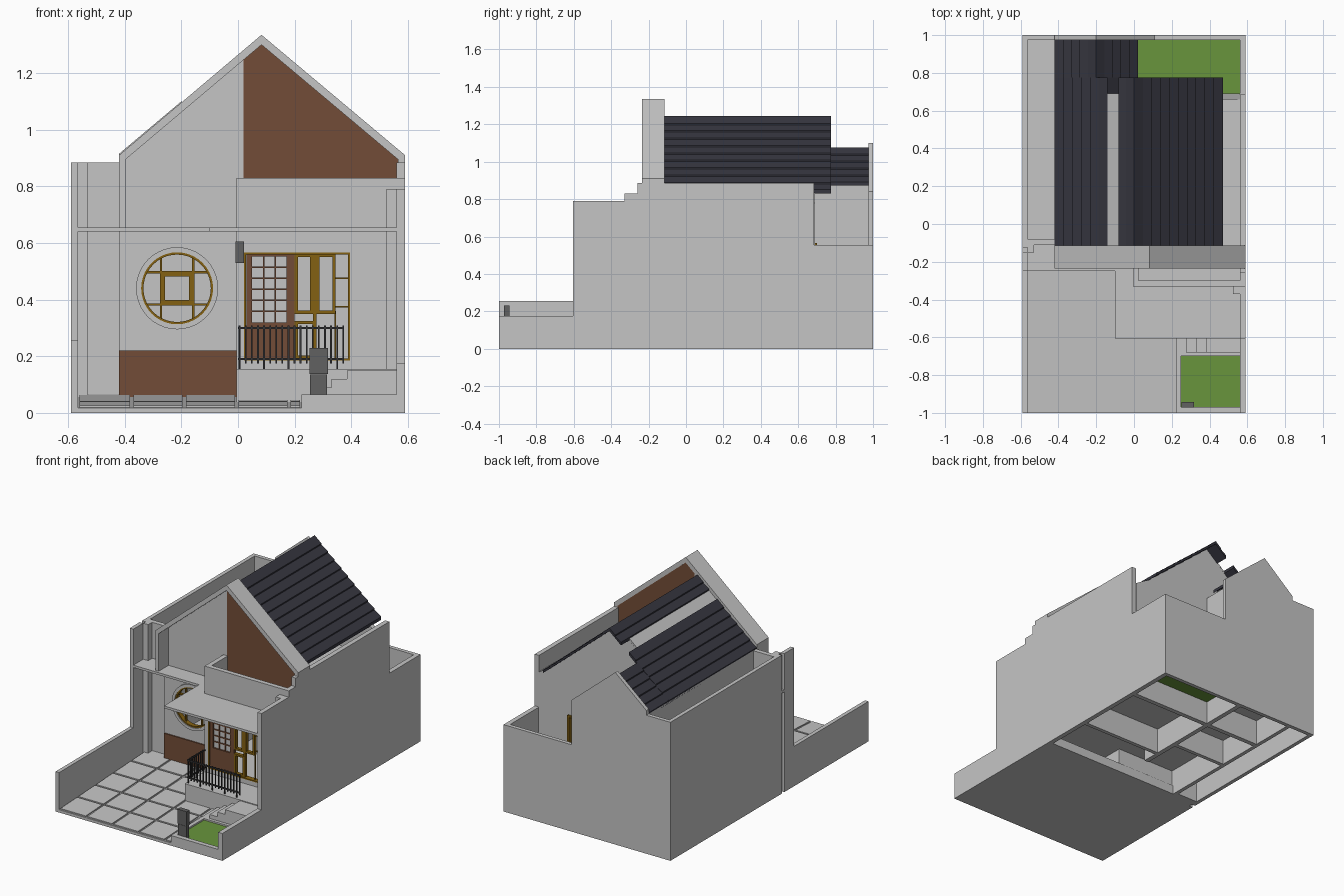
import bpy, bmesh, math

def mat(name, r, g, b):
    m = bpy.data.materials.new(name)
    m.diffuse_color = (r, g, b, 1)
    return m

GREY = mat("plaster_grey", .56, .56, .56)
BROWN = mat("wood_brown", .17, .073, .038)
GREEN = mat("grass_green", .14, .30, .045)
ROOF = mat("roof_slate", .038, .038, .052)
GOLD = mat("frame_ochre", .23, .12, .006)
METAL = mat("metal_grey", .12, .12, .12)
RAIL = mat("rail_dark", .035, .035, .037)

def box(x0, x1, y0, y1, z0, z1):
    return ('y', y0, y1, [(x0, z0), (x1, z0), (x1, z1), (x0, z1)])

def part(name, material, shapes):
    """One object from prisms: (axis, start, end, outline in the two other axes)."""
    bm = bmesh.new()
    for axis, a, b, pts in shapes:
        place = {'x': lambda p, t: (t, p[0], p[1]), 'y': lambda p, t: (p[0], t, p[1]),
                 'z': lambda p, t: (p[0], p[1], t)}[axis]
        lo = [bm.verts.new(place(p, a)) for p in pts]
        hi = [bm.verts.new(place(p, b)) for p in pts]
        n = len(pts)
        bm.faces.new(lo)
        bm.faces.new(hi[::-1])
        for i in range(n):
            bm.faces.new((lo[i], hi[i], hi[(i + 1) % n], lo[(i + 1) % n]))
    bmesh.ops.recalc_face_normals(bm, faces=bm.faces[:])
    me = bpy.data.meshes.new(name)
    bm.to_mesh(me)
    bm.free()
    me.materials.append(material)
    ob = bpy.data.objects.new(name, me)
    bpy.context.collection.objects.link(ob)
    return ob

def frame(x0, x1, z0, z1, w, y0, y1):
    return [box(x0, x0 + w, y0, y1, z0, z1), box(x1 - w, x1, y0, y1, z0, z1),
            box(x0 + w, x1 - w, y0, y1, z0, z0 + w), box(x0 + w, x1 - w, y0, y1, z1 - w, z1)]

def arc(cx, cz, r, a0, a1, n=20):
    return [(cx + r * math.cos(math.radians(a0 + (a1 - a0) * i / n)),
             cz + r * math.sin(math.radians(a0 + (a1 - a0) * i / n))) for i in range(n + 1)]

def ring(cx, cz, ro, ri, y0, y1):
    return [('y', y0, y1, arc(cx, cz, ro, s, s + 180) + arc(cx, cz, ri, s + 180, s)) for s in (0, 180)]

# boundary walls
part("right_boundary_wall", GREY, [('x', .56, .59, [
    (-1, 0), (-1, .175), (-.605, .175), (-.605, .79), (-.33, .79), (-.33, .83), (-.26, .83),
    (-.26, .885), (.685, .885), (.685, .555), (1, .555), (1, 0)])])
part("left_boundary_wall", GREY, [
    ('x', -.59, -.565, [(-1, 0), (-1, .255), (-.25, .255), (-.25, .885), (-.15, .885), (-.15, 0)]),
    box(-.59, -.565, -.125, 1, 0, .885)])
part("back_boundary_wall", GREY, [('y', .975, 1, [
    (-.565, 0), (.56, 0), (.56, .555), (.11, .555), (.11, .84), (-.2, 1.1), (-.42, .915),
    (-.42, .885), (-.565, .885)])])
part("front_columns", GREY, [box(-.565, -.53, -.15, -.11, .02, .885),
                             box(.525, .56, -.37, -.33, 0, .79)])

# sloping paved yard
def yz(y):
    return .018 + (y + 1) * .045
part("yard_base", GREY, [('x', -.565, .56, [(-1, 0), (-1, yz(-1)), (-.1, yz(-.1)), (-.1, 0)])])
tiles, gap = [], .012
xs = [-.565, -.375, -.19, -.005, .18, .225]
ys = [-1 + .18 * i for i in range(6)]
for xa, xb in zip(xs, xs[1:]):
    for ya, yb in zip(ys, ys[1:]):
        if xb > 0 and yb > -.4:
            continue
        p, q = ya + gap / 2, yb - gap / 2
        tiles.append(('x', xa + gap / 2, xb - gap / 2,
                      [(p, yz(p) - .002), (q, yz(q) - .002), (q, yz(q) + .007), (p, yz(p) + .007)]))
part("yard_tiles", GREY, tiles)

# planter and grass
part("planter_border", GREY, [box(.225, .56, -1, -.97, 0, .065), box(.225, .25, -.97, -.68, 0, .065),
                              box(.25, .56, -.7, -.68, 0, .065)])
part("planter_grass", GREEN, [box(.25, .56, -.97, -.7, .01, .055)])
part("back_lawn", GREEN, [box(0, .56, .69, .975, .15, .18)])
part("mailbox", METAL, [box(.255, .315, -.97, -.945, .055, .135), box(.252, .318, -.972, -.943, .137, .23)])

# porch, steps, railing
part("porch", GREY, [box(-.005, .56, -.53, -.33, 0, .155)])
part("porch_steps", GREY, [box(.225, .275, -.68, -.53, 0, .065), box(.275, .33, -.68, -.53, 0, .09),
                           box(.33, .385, -.68, -.53, 0, .12), box(.385, .56, -.68, -.53, 0, .15)])
bars = []
for z in (.19, .30):
    bars += [box(0, .375, -.516, -.508, z - .004, z + .004), box(0, .008, -.516, -.34, z - .004, z + .004)]
for i in range(18):
    x = .006 + i * .0215
    bars.append(box(x - .003, x + .003, -.515, -.509, .155 if i % 4 == 0 else .175, .308))
for i in range(1, 8):
    y = -.512 + i * .0215
    bars.append(box(.001, .007, y - .003, y + .003, .155 if i % 4 == 0 else .175, .308))
part("porch_railing", RAIL, bars)

# left bay wall with round window
cx, cz, r = -.215, .44, .13
part("left_bay_wall", GREY, [
    ('y', -.14, -.11, [(-.42, 0), (-.005, 0), (-.005, cz)] + arc(cx, cz, r, 0, -180) + [(-.42, cz)]),
    ('y', -.14, -.11, [(-.42, .64), (-.005, .64), (-.005, cz)] + arc(cx, cz, r, 0, 180) + [(-.42, cz)])])
part("round_window_surround", GREY, ring(cx, cz, .145, .127, -.155, -.135))
part("wood_dado", BROWN, [box(-.42, -.005, -.148, -.139, .055, .22)])
lattice = ring(cx, cz, .128, .119, -.15, -.12)
for s in (-.057, .057):
    h = math.sqrt(.121 ** 2 - s * s)
    lattice += [box(cx + s - .004, cx + s + .004, -.142, -.128, cz - h, cz + h),
                box(cx - h, cx + h, -.142, -.128, cz + s - .004, cz + s + .004)]
part("round_window_lattice", GOLD, lattice + frame(cx - .06, cx + .06, cz - .06, cz + .06, .018, -.146, -.126))
part("side_alley_wall", GREY, [box(-.565, -.42, -.11, -.08, 0, .885)])

# right bay wall with door and window
part("right_bay_wall", GREY, [box(-.005, .025, -.33, -.11, 0, .64), box(.025, .395, -.33, -.3, 0, .185),
                              box(.395, .56, -.33, -.3, 0, .64), box(.025, .395, -.33, -.3, .565, .64),
                              box(-.005, .56, -.335, -.3, .62, .64)])
part("balcony_parapet", GREY, [box(-.005, .56, -.33, -.3, .655, .83), box(-.005, .025, -.3, -.14, .655, .83)])
part("wall_lamp", METAL, [box(-.008, .022, -.36, -.33, .53, .605)])
door = [box(.03, .2, -.325, -.305, .185, .32), box(.03, .2, -.325, -.305, .553, .56),
        box(.03, .05, -.325, -.305, .32, .553), box(.172, .2, -.325, -.305, .32, .553)]
for i in (1, 2):
    x = .05 + .122 * i / 3
    door.append(box(x - .003, x + .003, -.32, -.31, .32, .553))
for i in range(1, 6):
    z = .32 + .233 * i / 6
    door.append(box(.05, .172, -.32, -.31, z - .003, z + .003))
part("front_door", BROWN, door)
part("door_panes", GREY, [box(.05, .172, -.314, -.311, .32, .553)])
F = (-.328, -.305)
part("front_window_frames", GOLD, frame(.022, .395, .185, .567, .007, -.334, -.3)
     + frame(.2, .267, .35, .562, .012, *F) + frame(.275, .345, .35, .562, .012, *F)
     + frame(.2, .275, .19, .325, .012, *F)
     + [box(.345, .39, -.32, -.312, z - .003, z + .003) for z in (.375, .475)]
     + [box(.34, .346, -.32, -.312, .19, .36), box(.265, .277, -.325, -.305, .19, .562)])

# entrance canopy
part("entrance_canopy", GREY, [('z', .64, .655, [(-.59, -.25), (-.1, -.25), (-.1, -.605), (.56, -.605),
                                                 (.56, -.11), (-.59, -.11)])])

# front gable frame and panels
part("front_gable_frame", GREY, [('y', -.235, -.115, [
    (-.42, .655), (-.42, .91), (.083, 1.335), (.59, .91), (.59, .83), (.565, .83), (.565, .895),
    (.083, 1.30), (-.397, .895), (-.397, .655)])])
part("gable_plaster_panel", GREY, [('y', -.135, -.116, [(-.4, .655), (.02, .655), (.02, 1.25), (-.4, .9)])])
part("gable_wood_panel", BROWN, [('y', -.14, -.116, [
    (.02, .655), (.567, .655), (.567, .895), (.083, 1.302), (.02, 1.249)])])

# house body
part("house_side_walls", GREY, [box(-.42, -.395, -.11, .975, 0, .885), box(-.03, 0, .69, .975, 0, .88)])
wx0, wx1, wz0, wz1 = .06, .35, .185, .565
part("house_rear_wall", GREY, [
    ('y', .66, .69, [(-.395, .565), (.56, .565), (.56, .78), (.46, .84), (0, 1.225), (-.395, .89)]),
    box(-.395, wx0, .66, .69, 0, wz1), box(wx1, .56, .66, .69, 0, wz1), box(wx0, wx1, .66, .69, 0, wz0)])
part("rear_window_frame", GOLD, frame(wx0, wx1, wz0, wz1, .012, .665, .7)
     + [box(.2, .21, .67, .69, wz0, wz1)])
part("house_floors", GREY, [box(-.395, .56, -.11, .66, .165, .185), box(.025, .56, -.3, -.11, .165, .185),
                            box(-.395, -.03, .69, .975, .165, .185), box(-.395, .56, -.11, .66, .64, .655),
                            box(-.565, -.42, -.08, .975, .15, .17)])
part("inner_walls", GREY, [box(-.03, 0, .1, .66, 0, .64), box(-.395, -.03, .35, .375, 0, .64),
                           box(0, .56, .2, .225, 0, .64)])
part("roof_gutter", GREY, [box(.44, .56, -.115, .685, .76, .78)])

# tiled roofs, stepped courses down each slope
def slope(rx, rz, sign, d0, d1, y0, y1, course=.048, step=.008):
    n = max(1, round((d1 - d0) / course))
    top, low = [], []
    for i in range(n):
        a, b = (d0 + (d1 - d0) * k / n for k in (i, i + 1))
        top += [(rx + sign * a, rz - .84 * a - step), (rx + sign * b, rz - .84 * b)]
    top[0] = (rx + sign * d0, rz - .84 * d0)
    low = [(rx + sign * d1, rz - .84 * d1 - .02), (rx + sign * d0, rz - .84 * d0 - .02)]
    return ('y', y0, y1, top + low)

R = 1.245
part("main_roof", ROOF, [slope(0, R, 1, 0, .47, -.115, .775), slope(0, R, -1, 0, .083, -.115, .775),
                         slope(0, R, -1, .14, .42, -.115, .775), slope(0, R, -1, .2, .42, .775, .975)])
part("back_wing_roof", ROOF, [slope(-.2, 1.077, 1, 0, .22, .775, .975),
                              slope(-.2, 1.077, 1, .06, .12, .69, .775)])
part("skylight_strip", GREY, [('y', -.115, .69, [(-.083, R - .078), (-.14, R - .126),
                                                 (-.14, R - .138), (-.083, R - .09)])])
